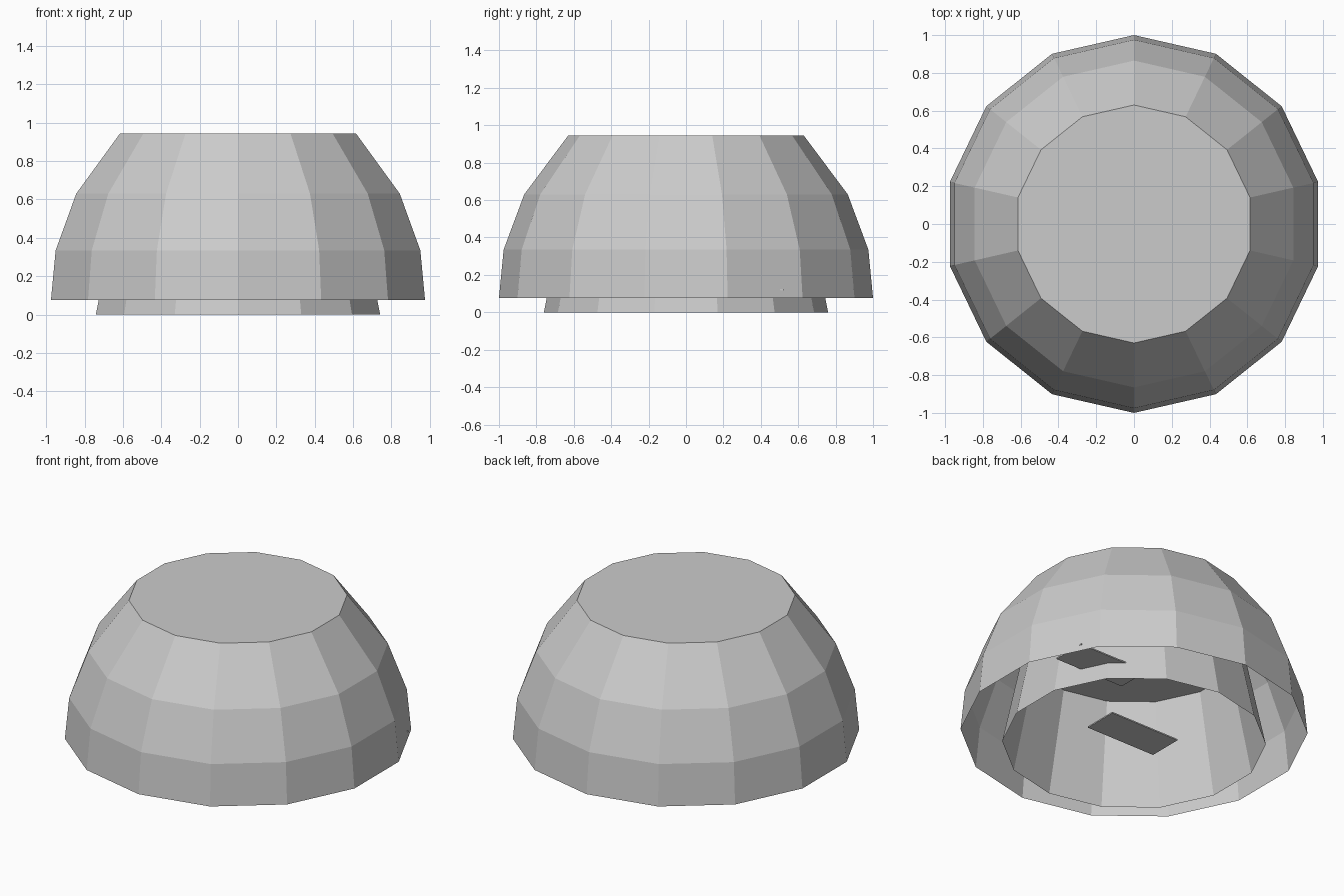
import bpy, bmesh, math

cube = bpy.data.objects.get("Cube")
if cube:
    bpy.data.objects.remove(cube, do_unlink=True)

SIDES = 14

grey = bpy.data.materials.new("light_grey")
grey.use_nodes = True
colour = (0.6, 0.6, 0.6, 1)
grey.diffuse_color = colour
grey.node_tree.nodes["Principled BSDF"].inputs["Base Color"].default_value = colour


def finish(name, bm):
    mesh = bpy.data.meshes.new(name)
    bm.to_mesh(mesh)
    bm.free()
    mesh.materials.append(grey)
    obj = bpy.data.objects.new(name, mesh)
    bpy.context.collection.objects.link(obj)
    return obj


def faceted_dome(name, profile):
    """Open-bottomed shell with a flat top, from (radius, height) rings."""
    bm = bmesh.new()
    rings = []
    for r, z in profile:
        angles = [math.pi / 2 + math.tau * i / SIDES for i in range(SIDES)]
        rings.append([bm.verts.new((r * math.cos(a), r * math.sin(a), z)) for a in angles])
    for low, high in zip(rings, rings[1:]):
        for i in range(SIDES):
            j = (i + 1) % SIDES
            bm.faces.new((low[i], low[j], high[j], high[i]))
    bm.faces.new(rings[-1])
    return finish(name, bm)


def plate(name, location):
    """Thin rectangular plate lying flat."""
    bm = bmesh.new()
    bmesh.ops.create_cube(bm, size=1)
    bmesh.ops.scale(bm, vec=(0.49, 0.22, 0.008), verts=bm.verts)
    finish(name, bm).location = location


# Outer shell
faceted_dome("outer_dome", [(1.0, 0.077), (0.975, 0.335), (0.865, 0.63), (0.63, 0.945)])

# Tapered cup nested inside, reaching the ground
faceted_dome("inner_cup", [(0.76, 0), (0.63, 0.63)])

# Small flat plates in the hollow
plate("centre_plate", (0.01, 0, 0.06))
plate("side_plate", (0.59, 0.41, 0.12))
